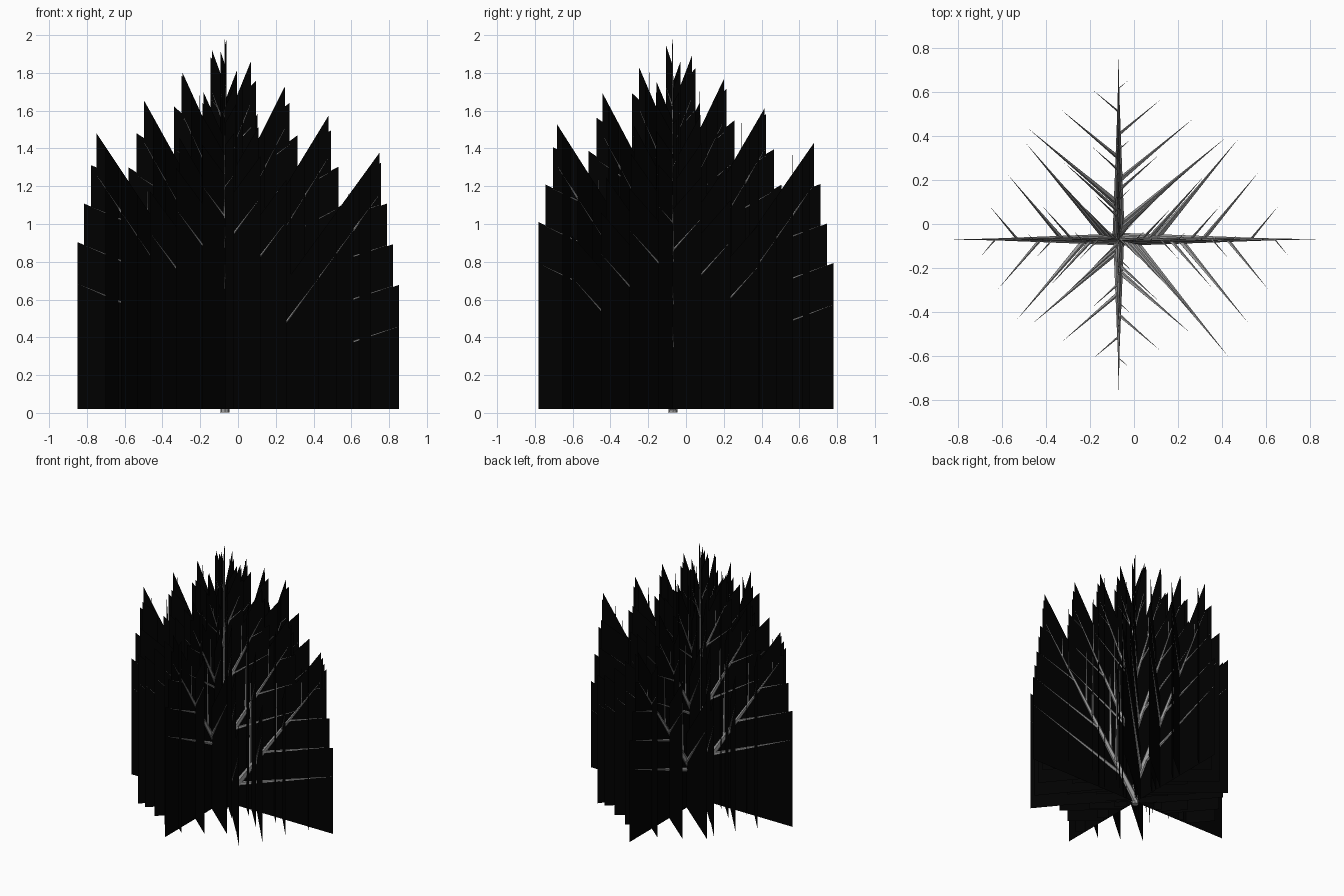
import bpy, bmesh, math
from mathutils import Vector

if "Cube" in bpy.data.objects:
    bpy.data.objects.remove(bpy.data.objects["Cube"])

ORIGIN = Vector((-0.07, -0.07, 0))
GROUND = 0.02
DROP = Vector((0, 0, -0.22))     # wood sits below the top edge of the sheets
LIMBS = 17


def material(name, v):
    m = bpy.data.materials.new(name)
    m.diffuse_color = (v, v, v, 1)
    m.use_nodes = True
    m.node_tree.nodes["Principled BSDF"].inputs["Base Color"].default_value = m.diffuse_color
    return m


def finish(bm, name, mat):
    me = bpy.data.meshes.new(name)
    bm.to_mesh(me)
    bm.free()
    me.materials.append(mat)
    ob = bpy.data.objects.new(name, me)
    bpy.context.collection.objects.link(ob)


def spike(bm, a, d, length, r, sides=6):
    """Tapered stick from a along d."""
    q = d.to_track_quat('Z', 'Y')
    ring = [bm.verts.new(a + q @ Vector((r * math.cos(t), r * math.sin(t), 0)))
            for t in (2 * math.pi * i / sides for i in range(sides))]
    tip = bm.verts.new(a + d * length)
    bm.faces.new(ring[::-1])
    for i in range(sides):
        bm.faces.new((ring[i], ring[(i + 1) % sides], tip))


def curtain(bm, a, b):
    """Vertical sheet hanging from a branch line down to the ground."""
    pts = (a, b, Vector((b.x, b.y, GROUND)), Vector((a.x, a.y, GROUND)))
    bm.faces.new([bm.verts.new(p) for p in pts])


trunk, limbs, twigs, sheets = (bmesh.new() for _ in range(4))
up = Vector((0, 0, 1))
spike(trunk, ORIGIN + up * 0.001, up, 1.989, 0.024, 8)

for i in range(LIMBS):
    # limbs spiral round the trunk by quarter turns, steeper and shorter upward
    ang = i * math.pi / 2
    out = Vector((math.cos(ang), math.sin(ang), 0))
    tilt = math.radians(36 - 1.15 * i)
    axis = up * math.cos(tilt) + out * math.sin(tilt)
    length = 1.394 - 0.0855 * i
    base = ORIGIN + up * (0.25 + 0.106 * i)
    spike(limbs, base + DROP, axis, length, 0.02 * length + 0.002)
    curtain(sheets, base, base + axis * length)
    # twigs spiral round the limb: right, down, left, up; evenly spaced
    right = axis.cross(up).normalized()
    down = out * math.cos(tilt) - up * math.sin(tilt)
    spread = math.radians(35.6 - 1.2 * i)
    step = 0.092 / length
    f, k = 0.075, 0
    while f < 0.96:
        side = (right, down, -right, -down)[k % 4]
        d = axis * math.cos(spread) + side * math.sin(spread)
        tl = 0.71 * length * (1 - f)
        p = base + axis * length * f
        spike(twigs, p + DROP, d, tl, 0.019 * tl + 0.001, 5)
        curtain(sheets, p, p + d * tl)
        f += step
        k += 1

bark = material("bark_grey", 0.35)
finish(trunk, "trunk", bark)
finish(limbs, "limbs", bark)
finish(twigs, "twigs", bark)
finish(sheets, "hanging_sheets", material("sheet_black", 0.0))
